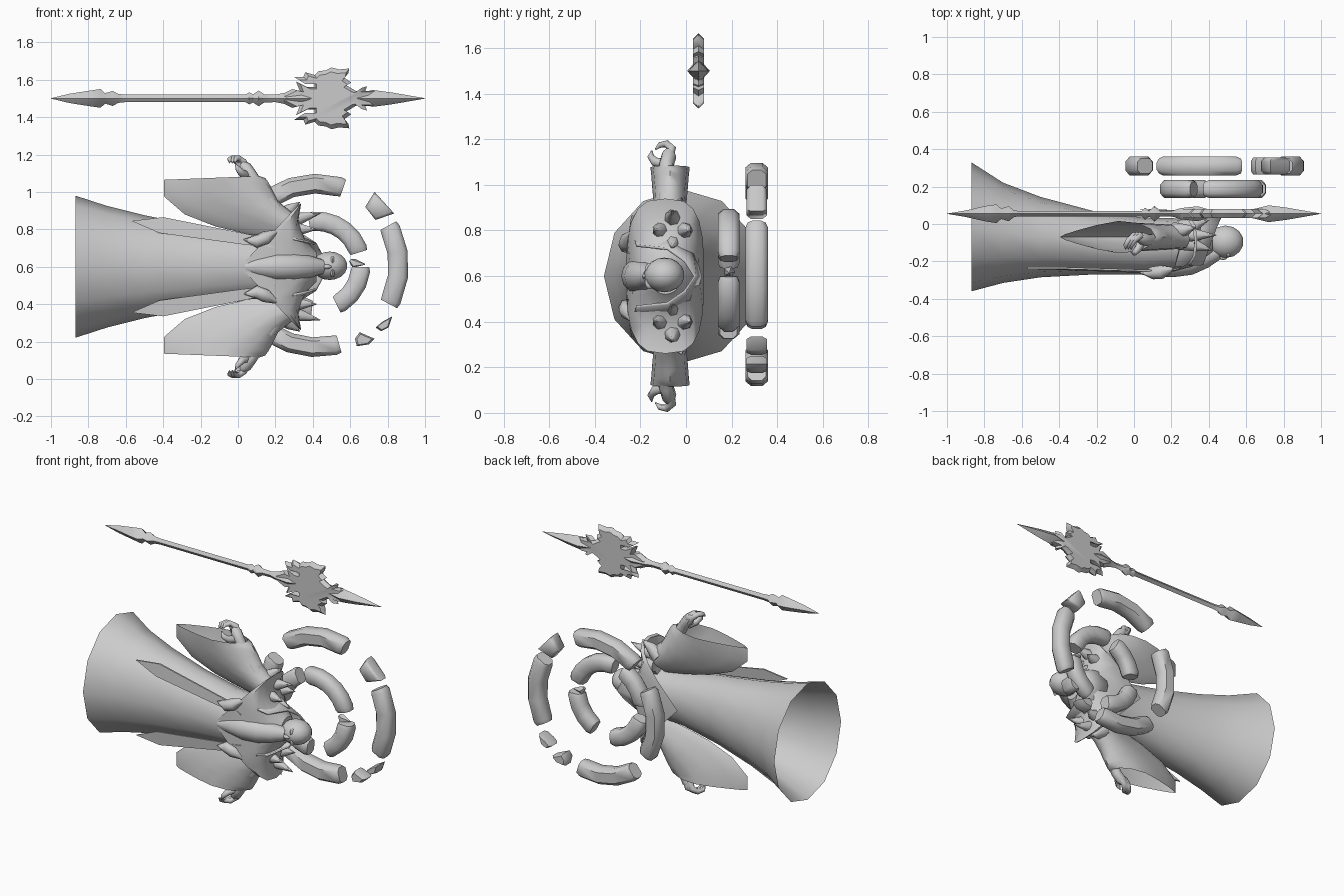
import bpy, bmesh, math
from mathutils import Vector

if "Cube" in bpy.data.objects:
    bpy.data.objects.remove(bpy.data.objects["Cube"])

grey = bpy.data.materials.new("stone_grey")
grey.diffuse_color = (0.6, 0.6, 0.6, 1)
grey.use_nodes = True
grey.node_tree.nodes["Principled BSDF"].inputs["Base Color"].default_value = grey.diffuse_color
MID = 0.6          # figure is symmetric about z = MID
TAU = math.tau


def finish(name, bm, angle=40):
    bmesh.ops.recalc_face_normals(bm, faces=bm.faces)
    me = bpy.data.meshes.new(name)
    bm.to_mesh(me)
    bm.free()
    ob = bpy.data.objects.new(name, me)
    bpy.context.collection.objects.link(ob)
    me.materials.append(grey)
    bpy.ops.object.select_all(action='DESELECT')
    ob.select_set(True)
    bpy.context.view_layer.objects.active = ob
    bpy.ops.object.shade_smooth_by_angle(angle=math.radians(angle))
    return ob


def loft(name, rings, start=True, end=True, angle=40):
    bm = bmesh.new()
    vs = [[bm.verts.new(p) for p in r] for r in rings]
    n = len(vs[0])
    for a, b in zip(vs, vs[1:]):
        for i in range(n):
            j = (i + 1) % n
            bm.faces.new((a[i], a[j], b[j], b[i]))
    if start:
        bm.faces.new(vs[0])
    if end:
        bm.faces.new(vs[-1])
    return finish(name, bm, angle)


def tube(name, path, radii, n=7):
    pts = [Vector(p) for p in path]
    rings = []
    for i, p in enumerate(pts):
        d = pts[min(i + 1, len(pts) - 1)] - pts[max(i - 1, 0)]
        q = d.to_track_quat('Z', 'Y')
        rings.append([p + q @ Vector((radii[i] * math.cos(TAU * k / n),
                                      radii[i] * math.sin(TAU * k / n), 0)) for k in range(n)])
    return loft(name, rings, angle=55)


def gem(name, outline, y, profile, angle=40):
    # flat x, z outline stacked along y; profile lists (y offset, scale)
    cx = sum(p[0] for p in outline) / len(outline)
    cz = sum(p[1] for p in outline) / len(outline)
    return loft(name, [[(cx + (px - cx) * s, y + dy, cz + (pz - cz) * s) for px, pz in outline]
                       for dy, s in profile], angle=angle)


def plate(name, outline, thick):
    return loft(name, [[(x, y + d, z) for x, y, z in outline] for d in (-thick / 2, thick / 2)])


def ball(name, centre, radii, seg=14):
    bm = bmesh.new()
    bmesh.ops.create_uvsphere(bm, u_segments=seg, v_segments=9, radius=1)
    for v in bm.verts:
        v.co = Vector([c + r * k for c, r, k in zip(centre, radii, v.co)])
    return finish(name, bm, 60)


def oval(x, cy, ry, rz, n=12, power=1.0, slope=0.0):
    pts = []
    for k in range(n):
        c, s = math.cos(TAU * k / n), math.sin(TAU * k / n)
        y = math.copysign(abs(c) ** power, c) * ry
        z = math.copysign(abs(s) ** power, s) * rz
        pts.append((x + slope * abs(z), cy + y, MID + z))
    return pts


# robe, open at the hem
loft("robe", [oval(*r) for r in [
    (-.87, -.015, .345, .38), (-.7, -.047, .268, .325), (-.5, -.07, .215, .275),
    (-.22, -.10, .17, .22), (.05, -.118, .152, .175), (.25, -.11, .14, .16)]],
    start=False, angle=60)

# shoulder mantle with a pointed lower rim
loft("mantle", [
    oval(.01, -.095, .17, .33, 20, .65, .95),
    oval(.10, -.09, .17, .34, 20, .65, .70),
    oval(.26, -.09, .15, .25, 20, .75, .25),
    oval(.36, -.09, .12, .14, 20), oval(.42, -.09, .07, .08, 20)], start=False)

# beard, head and face
tube("beard", [(.0, -.255, MID), (.1, -.225, MID), (.2, -.21, MID), (.3, -.2, MID),
               (.38, -.175, MID), (.45, -.15, MID)], [.012, .055, .075, .072, .06, .04], 12)
ball("head", (.49, -.095, MID + .005), (.097, .088, .076))
ball("nose", (.475, -.18, MID), (.025, .013, .012), 8)
for s in (-1, 1):
    ball("brow", (.505, -.16, MID + s * .03), (.012, .02, .026), 8)

# high collar standing behind the head
rim = [(.37, -.22, .14), (.42, -.08, .125), (.45, .0, .07), (.47, .045, 0)]
base = [(.22, -.23, .17), (.26, -.08, .2), (.27, .03, .13), (.27, .07, 0)]
full = [(r, b, 1) for r, b in zip(rim, base)] + [(r, b, -1) for r, b in zip(rim[-2::-1], base[-2::-1])]
bm = bmesh.new()
cols = [[bm.verts.new((p[0], p[1], MID + s * p[2])) for p in (b, r)] for r, b, s in full]
for a, b in zip(cols, cols[1:]):
    bm.faces.new((a[0], b[0], b[1], a[1]))
collar = finish("collar", bm)
collar.modifiers.new("thickness", 'SOLIDIFY').thickness = .012

for s in (-1, 1):
    # drooping sleeve: each ring spans a low and a high point in x, z
    rings = []
    for lx, lz, hx, hz, hw in [(.19, .15, .30, .28, .07), (.05, .175, .215, .35, .078),
                               (-.12, .215, .18, .42, .083), (-.285, .28, .16, .455, .088),
                               (-.395, .375, .145, .475, .092), (-.395, .465, .115, .485, .097)]:
        ring = []
        for k in range(14):
            a = TAU * k / 14
            t = (1 - math.cos(a)) / 2
            y = -.07 + hw * math.sin(a) * min(1, .3 + t)
            ring.append((lx + (hx - lx) * t, y, MID + s * (lz + (hz - lz) * t)))
        rings.append(ring)
    loft("sleeve", rings, end=False, angle=50)

    # arm, curled fingers and thumb
    def limb(name, path, radii):
        tube(name, [(x, y, MID + s * z) for x, y, z in path], radii)
    limb("arm", [(.2, -.08, .3), (.11, -.085, .42), (.07, -.085, .49), (.04, -.075, .53), (.02, -.07, .55)],
         [.045, .036, .033, .034, .02])
    for i in range(3):
        o = (i - 1) * .015
        limb("finger", [(.035 + o, -.07, .52), (.015 + o, -.062, .56),
                        (-.012 + o, -.085, .58), (-.03 + o, -.115, .575), (-.03 + o, -.135, .555)],
             [.02, .02, .017, .013, .003])
    limb("thumb", [(.045, -.09, .49), (.02, -.135, .50), (0, -.155, .525), (-.015, -.15, .55)],
         [.024, .021, .015, .003])

    # stole panel hanging beside the front
    plate("stole_panel", [(x, y, MID + s * z) for x, y, z in [
        (-.57, -.235, .245), (-.4, -.235, .265), (.1, -.25, .165), (.2, -.255, .1),
        (.02, -.255, .12), (-.42, -.24, .18)]], .01)

    # chest claw
    limb("chest_claw", [(.21, -.24, .19), (.15, -.255, .155), (.1, -.26, .135), (.03, -.26, .145)],
         [.01, .038, .036, .002])

    # shoulder spikes in a cross arrangement
    for dy, dz, tip in [(0, .085, .44), (0, -.075, .42), (.08, 0, .40), (-.08, 0, .42)]:
        limb("shoulder_spike", [(.24, -.06 + dy * .5, .2 + dz * .4),
                                (.33, -.06 + dy * .7, .2 + dz * .7),
                                (tip, -.06 + dy, .2 + dz)], [.042, .034, .002])
    limb("shoulder_horn", [(.22, -.04, .26), (.28, -.03, .31), (.33, -.02, .345)], [.05, .03, .002])


# broken halo rings behind the figure, with short bevelled ends
def arc(name, a0, a1, inner, outer, y, half):
    steps = max(2, round((a1 - a0) / 18))
    mid, h = (inner + outer) / 2, (outer - inner) / 2
    inset = 1.6 / outer
    stops = [(a0, .8)] + [(a0 + inset + (a1 - a0 - 2 * inset) * i / steps, 1)
                          for i in range(steps + 1)] + [(a1, .8)]
    rings = []
    for deg, f in stops:
        a = math.radians(deg)
        ring = []
        for u, v in [(1, .5), (.6, 1), (-.6, 1), (-1, .5), (-1, -.5), (-.6, -1), (.6, -1), (1, -.5)]:
            r = mid + h * (f + 1) / 2 * u
            ring.append((.42 + r * math.cos(a), y + half * f * v, .607 + r * math.sin(a)))
        rings.append(ring)
    loft(name, rings, angle=50)


for a0, a1, r0, r1 in [(-28, 29, .385, .493), (71, 128, .385, .49),
                       (150, 211, .365, .47), (232, 286, .385, .49)]:
    arc("outer_halo_piece", a0, a1, r0, r1, .31, .05)
for a0, a1 in [(17, 100), (-63, -2), (115, 172), (195, 264)]:
    arc("inner_halo_piece", a0, a1, .185, .288, .187, .047)
for outline in [[(.73, 1.0), (.835, .885), (.735, .85), (.68, .92)],
                [(.625, .215), (.65, .25), (.73, .215), (.70, .185), (.635, .175)],
                [(.735, .275), (.77, .305), (.825, .335), (.805, .275), (.765, .255)]]:
    gem("outer_halo_shard", outline, .31, [(-.045, .75), (-.025, 1), (.025, 1), (.045, .75)], 60)
tube("inner_halo_shard", [(.6, .19, .635), (.62, .19, .618), (.68, .19, .613)], [.01, .026, .002], 5)

# staff floating above: slim shaft along x with pointed ends and knobs
SY, SZ = .055, 1.5
shaft = [(-1, .001), (-.9, .025), (-.79, .042), (-.735, .05), (-.71, .028), (-.67, .04), (-.64, .024),
         (-.6, .02), (.04, .02), (.06, .032), (.08, .022), (.11, .042), (.14, .022), (.2, .02),
         (.25, .03), (.34, .04), (.42, .024), (.6, .024), (.66, .03), (.72, .045), (.82, .032), (1, .001)]
loft("staff_shaft", [[(x, SY + (1 if r > .026 else .7) * r * math.cos(TAU * k / 8) * (1, .7)[k % 2],
                       SZ + r * math.sin(TAU * k / 8) * (1, .8)[k % 2])
                      for k in range(8)] for x, r in shaft], angle=60)

# jagged double axe head and barbs, mirrored about the shaft
top = [(.22, .015), (.29, .05), (.33, .04), (.31, .09), (.37, .06), (.41, .06), (.41, .09),
       (.34, .09), (.30, .115), (.35, .115), (.36, .14), (.41, .125), (.43, .145), (.47, .15),
       (.50, .165), (.54, .155), (.595, .16), (.59, .135), (.57, .11), (.605, .085), (.58, .07),
       (.63, .04), (.65, .035), (.69, .065), (.68, .04), (.74, .04)]
outline = [(x, SZ + h) for x, h in top] + [(x, SZ - h) for x, h in reversed(top)]
gem("axe_head", outline, SY, [(-.024, .86), (0, 1), (.024, .86)], 45)
